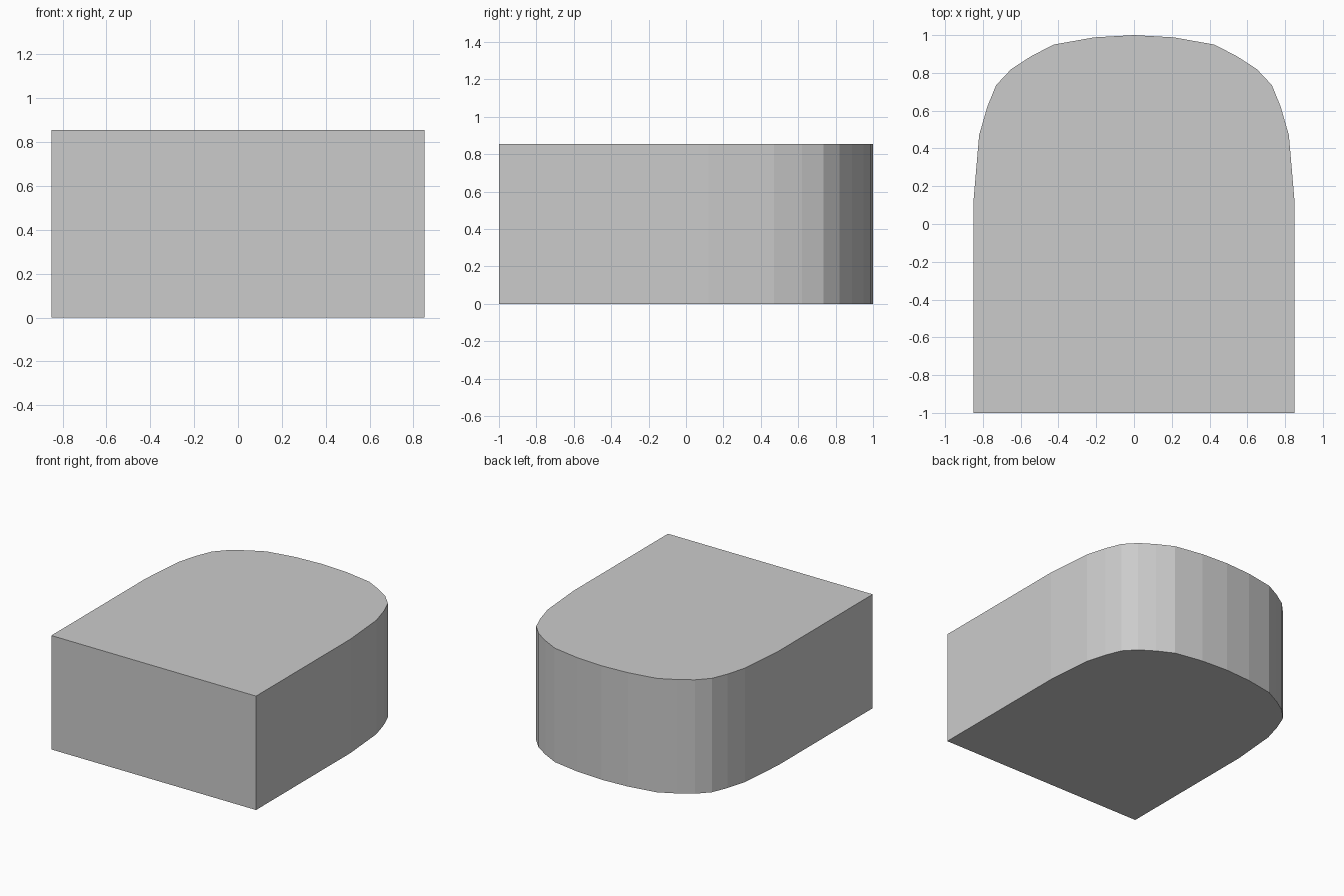
import bpy
import bmesh

if "Cube" in bpy.data.objects:
    bpy.data.objects.remove(bpy.data.objects["Cube"])

HEIGHT = 0.855

# Right half of the plan outline, from the front corner to the back centre
half = [(0.85, -1.0), (0.85, 0.12), (0.82, 0.47), (0.777, 0.62), (0.73, 0.735),
        (0.65, 0.82), (0.545, 0.888), (0.425, 0.95), (0.21, 0.988)]
outline = half + [(0.0, 1.0)] + [(-x, y) for x, y in reversed(half)]

# Solid block: outline face extruded upwards
bm = bmesh.new()
base = bm.faces.new([bm.verts.new((x, y, 0)) for x, y in outline])
top = bmesh.ops.extrude_face_region(bm, geom=[base], use_keep_orig=True)
verts = [g for g in top["geom"] if isinstance(g, bmesh.types.BMVert)]
bmesh.ops.translate(bm, verts=verts, vec=(0, 0, HEIGHT))
bmesh.ops.recalc_face_normals(bm, faces=bm.faces[:])

mesh = bpy.data.meshes.new("rounded_block")
bm.to_mesh(mesh)
bm.free()
bpy.context.collection.objects.link(bpy.data.objects.new("rounded_block", mesh))
